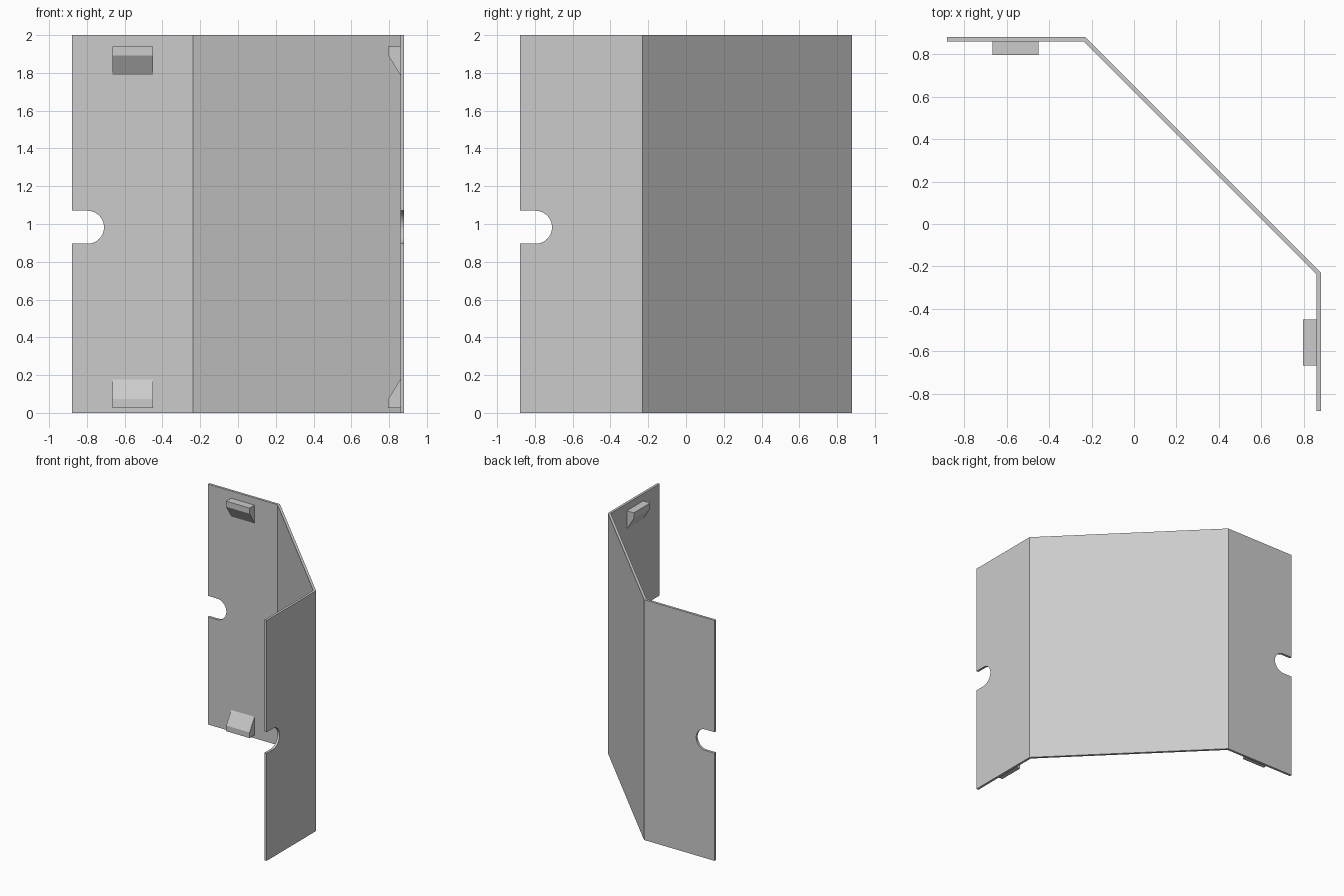
import bpy, bmesh, math
from mathutils import Vector

cube = bpy.data.objects.get("Cube")
if cube:
    bpy.data.objects.remove(cube, do_unlink=True)

HALF, HEIGHT, THICK, BEND = 0.88, 2.0, 0.02, -0.23
SLOT_Z, SLOT_R, SLOT_X = 0.983, 0.0875, -0.797

grey = bpy.data.materials.new("light grey")
grey.use_nodes = True
grey.diffuse_color = (0.6, 0.6, 0.6, 1)
grey.node_tree.nodes["Principled BSDF"].inputs["Base Color"].default_value = (0.6, 0.6, 0.6, 1)


def prism(name, points, sweep):
    """Sweep a closed polygon along a vector into a solid."""
    bm = bmesh.new()
    face = bm.faces.new([bm.verts.new(p) for p in points])
    swept = bmesh.ops.extrude_face_region(bm, geom=[face])["geom"]
    verts = [v for v in swept if isinstance(v, bmesh.types.BMVert)]
    bmesh.ops.translate(bm, verts=verts, vec=Vector(sweep))
    bmesh.ops.recalc_face_normals(bm, faces=bm.faces)
    mesh = bpy.data.meshes.new(name)
    bm.to_mesh(mesh)
    bm.free()
    mesh.materials.append(grey)
    obj = bpy.data.objects.new(name, mesh)
    bpy.context.collection.objects.link(obj)
    return obj


def swap(p):
    """Reflect across the diagonal that maps one flange onto the other."""
    return (p[1], p[0], p[2])


# Bent sheet: two flanges joined by a diagonal panel
inner = HALF - THICK
inner_bend = BEND - THICK * math.tan(math.pi / 8)
half_outer = [(-HALF, HALF, 0), (BEND, HALF, 0)]
half_inner = [(inner_bend, inner, 0), (-HALF, inner, 0)]
outline = (half_outer + [swap(p) for p in reversed(half_outer)]
           + [swap(p) for p in reversed(half_inner)] + half_inner)
sheet = prism("bent_panel", outline, (0, 0, HEIGHT))

# Round-ended slot in the free edge of each flange
arc = [math.pi / 2 - math.pi * i / 24 for i in range(25)]
slot = [(-1, inner - 0.1, SLOT_Z - SLOT_R), (-1, inner - 0.1, SLOT_Z + SLOT_R)]
slot += [(SLOT_X + SLOT_R * math.cos(a), inner - 0.1, SLOT_Z + SLOT_R * math.sin(a)) for a in arc]
cutters = [prism("slot_cutter_back", slot, (0, 0.3, 0)),
           prism("slot_cutter_side", [swap(p) for p in slot], (0.3, 0, 0))]
bpy.context.view_layer.objects.active = sheet
for cutter in cutters:
    cutter.hide_render = True
    mod = sheet.modifiers.new("slot", "BOOLEAN")
    mod.operation = "DIFFERENCE"
    mod.solver = "EXACT"
    mod.object = cutter
    bpy.ops.object.modifier_apply(modifier=mod.name)
for cutter in cutters:
    bpy.data.objects.remove(cutter, do_unlink=True)

bpy.ops.object.select_all(action="DESELECT")
sheet.select_set(True)
bpy.ops.object.shade_smooth_by_angle(angle=math.radians(30))

# Wedge-shaped catches, upper and lower, on both flanges
wedge = [(inner, 1.94), (0.795, 1.94), (0.795, 1.893), (inner, 1.788)]
for level in ("upper", "lower"):
    pts = [(-0.665, y, z if level == "upper" else 2 * SLOT_Z - z) for y, z in wedge]
    prism(level + "_back_catch", pts, (0.215, 0, 0))
    prism(level + "_side_catch", [swap(p) for p in pts], (0, 0.215, 0))
